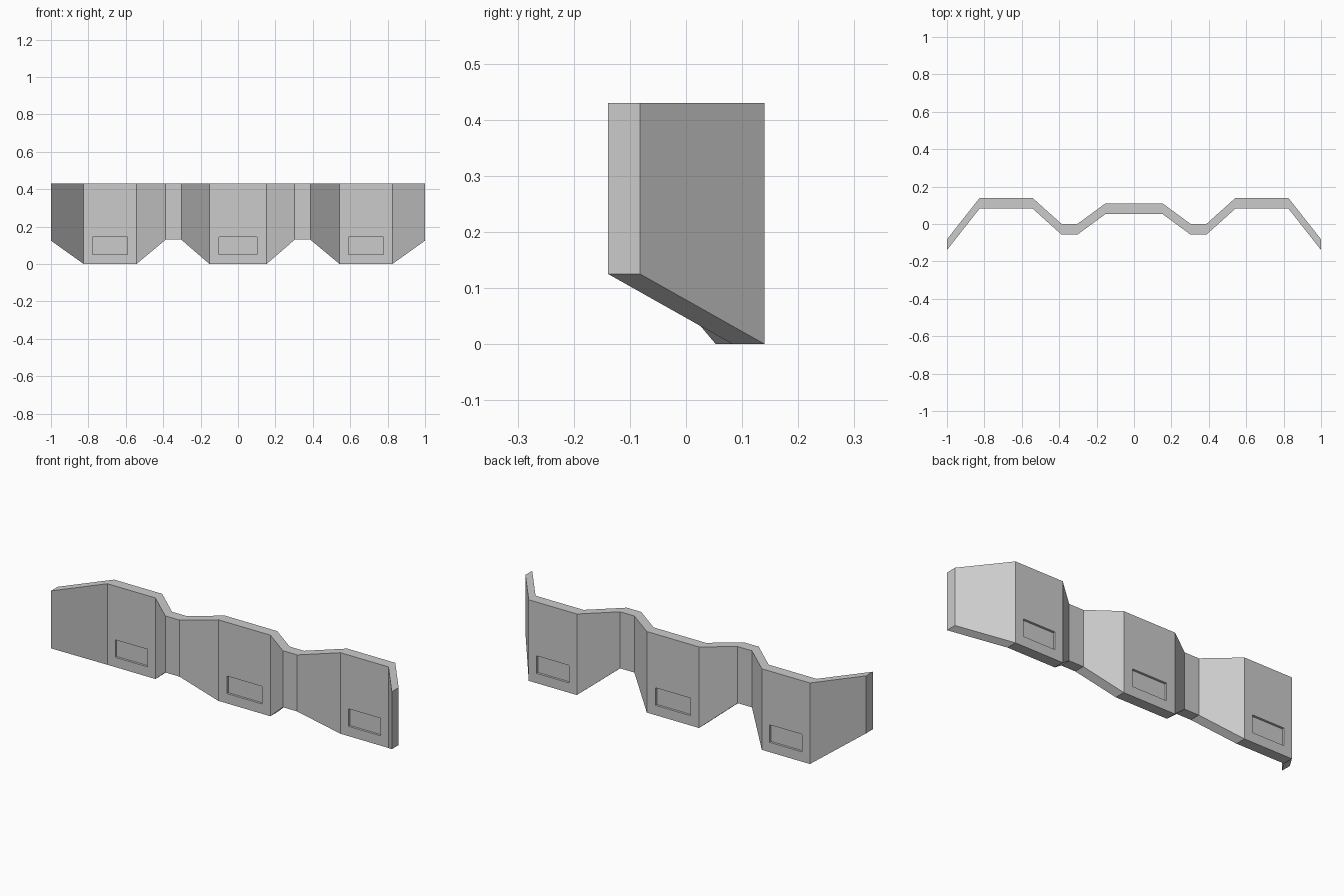
import bpy
import bmesh

if "Cube" in bpy.data.objects:
    bpy.data.objects.remove(bpy.data.objects["Cube"])

TOP, THICK, RECESS = 0.43, 0.057, 0.012

# Right half of the folded plan: (x, back y, bottom z)
half = [(0.153, 0.11, 0.0), (0.303, 0.0, 0.13), (0.387, 0.0, 0.13),
        (0.543, 0.14, 0.0), (0.825, 0.14, 0.0), (1.0, -0.082, 0.125)]
path = [(-x, y, z) for x, y, z in reversed(half)] + half

bm = bmesh.new()

# Rings of four corners: front bottom, back bottom, back top, front top
rings = [[bm.verts.new(co) for co in ((x, y - THICK, z), (x, y, z),
                                      (x, y, TOP), (x, y - THICK, TOP))]
         for x, y, z in path]
panels = []
for a, b in zip(rings, rings[1:]):
    sides = [bm.faces.new((a[i], a[(i + 1) % 4], b[(i + 1) % 4], b[i]))
             for i in range(4)]
    # Straight panels reaching the ground carry a recess front and back
    if a[0].co.z == 0 and b[0].co.z == 0:
        panels += [(sides[1], -1), (sides[3], 1)]
bm.faces.new(rings[0])
bm.faces.new(rings[-1])
bmesh.ops.recalc_face_normals(bm, faces=bm.faces[:])


def cut_recess(face, direction):
    """Inset a low rectangle in a panel and push it inwards."""
    centre = face.calc_center_median()
    width = max(v.co.x for v in face.verts) - min(v.co.x for v in face.verts)
    bmesh.ops.inset_individual(bm, faces=[face], thickness=0.02)
    for v in face.verts:
        v.co.x = centre.x + (0.335 if v.co.x > centre.x else -0.335) * width
        v.co.z = 0.145 if v.co.z > centre.z else 0.052
    inner = bmesh.ops.extrude_discrete_faces(bm, faces=[face])["faces"][0]
    for v in inner.verts:
        v.co.y += direction * RECESS


# Recessed slots
for face, direction in panels:
    cut_recess(face, direction)
bmesh.ops.recalc_face_normals(bm, faces=bm.faces[:])

# Folded wall
mesh = bpy.data.meshes.new("folded_wall")
bm.to_mesh(mesh)
bm.free()
wall = bpy.data.objects.new("folded_wall", mesh)
bpy.context.collection.objects.link(wall)
